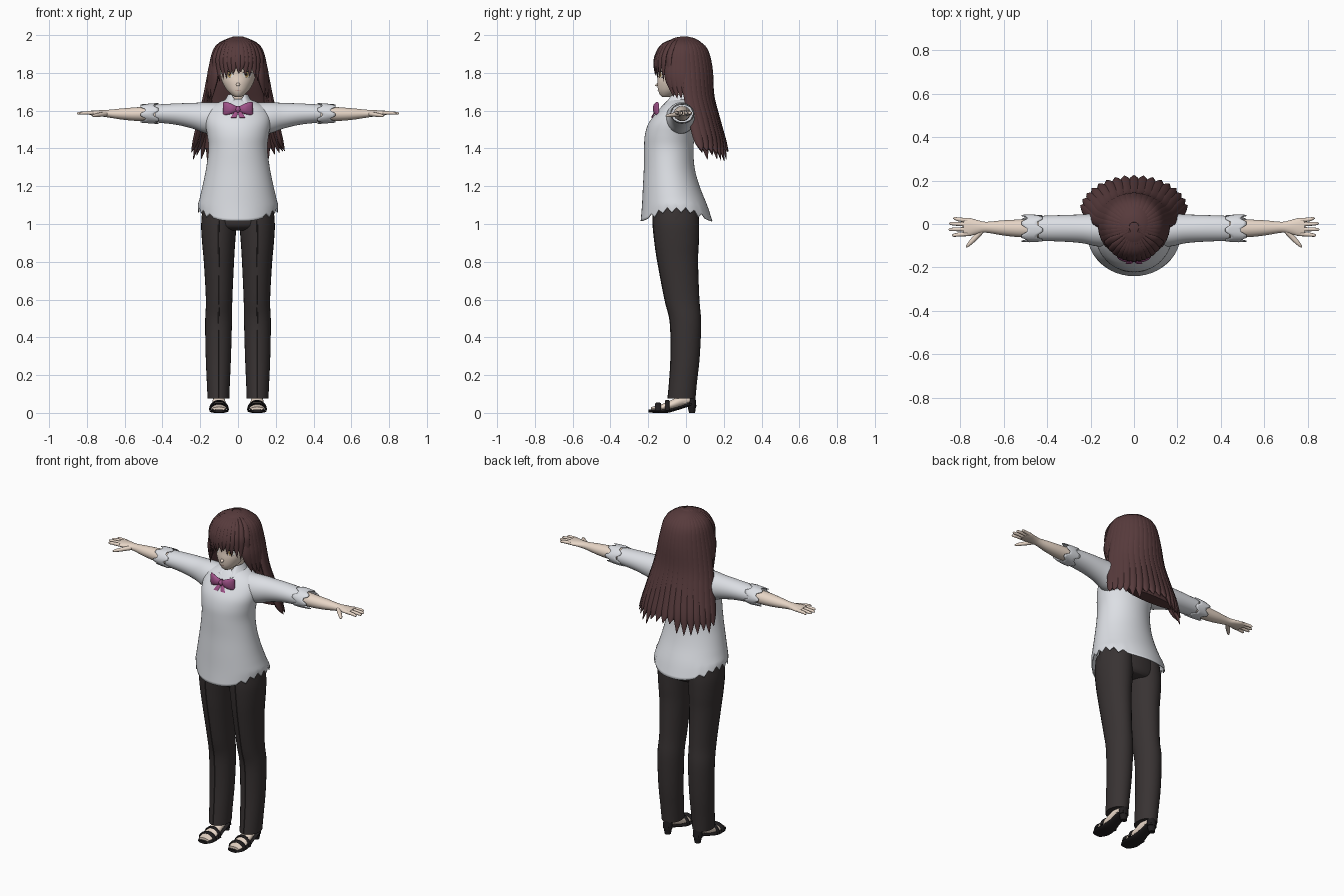
import bpy, bmesh, math, random
from mathutils import Vector
from mathutils.bvhtree import BVHTree

random.seed(4)
cube = bpy.data.objects.get("Cube")
if cube:
    bpy.data.objects.remove(cube, do_unlink=True)

X, Y, Z = Vector((1, 0, 0)), Vector((0, 1, 0)), Vector((0, 0, 1))


def material(name, r, g, b):
    m = bpy.data.materials.new(name)
    m.use_nodes = True
    m.diffuse_color = (r, g, b, 1)
    m.node_tree.nodes["Principled BSDF"].inputs["Base Color"].default_value = (r, g, b, 1)
    return m


HAIR = material("hair_brown", 0.095, 0.043, 0.045)
SKIN = material("skin", 0.86, 0.72, 0.61)
SHIRT = material("shirt_white", 0.72, 0.74, 0.78)
PANTS = material("trouser_charcoal", 0.04, 0.033, 0.033)
BLACK = material("shoe_black", 0.015, 0.013, 0.014)
BOW = material("bow_purple", 0.35, 0.085, 0.25)
WHITE = material("eye_white", 0.85, 0.84, 0.8)
AMBER = material("iris_amber", 0.5, 0.32, 0.12)
LIP = material("lip_rose", 0.45, 0.2, 0.18)


def finish(name, bm, mat, angle=50):
    bmesh.ops.recalc_face_normals(bm, faces=bm.faces)
    me = bpy.data.meshes.new(name)
    bm.to_mesh(me)
    bm.free()
    me.materials.append(mat)
    me.shade_smooth()
    me.set_sharp_from_angle(angle=math.radians(angle))
    ob = bpy.data.objects.new(name, me)
    bpy.context.collection.objects.link(ob)
    return ob


def smooth_rows(rows, k):
    """Catmull-Rom interpolation of (x, y, z, half width, half depth) rows."""
    out = []
    for i in range(len(rows) - 1):
        a, b, c, d = (rows[max(i - 1, 0)], rows[i], rows[i + 1], rows[min(i + 2, len(rows) - 1)])
        for j in range(k):
            t = j / k
            out.append([0.5 * (2 * q + (r - p) * t + (2 * p - 5 * q + 4 * r - s) * t * t
                               + (3 * q - p - 3 * r + s) * t ** 3) for p, q, r, s in zip(a, b, c, d)])
    return out + [list(rows[-1])]


def tube(name, rows, mat, side=X, up=None, n=24, k=4, caps=True, warp=None):
    """Loft of ellipses; without 'up' the sections stand across the path."""
    rows = smooth_rows(rows, k)
    pts = [Vector(r[:3]) for r in rows]
    bm = bmesh.new()
    rings = []
    for i, r in enumerate(rows):
        v = up
        if v is None:
            v = (pts[min(i + 1, len(pts) - 1)] - pts[max(i - 1, 0)]).cross(side).normalized()
        ring = []
        for j in range(n):
            t = math.tau * j / n
            p = pts[i] + side * (max(r[3], 0.0008) * math.cos(t)) + v * (max(r[4], 0.0008) * math.sin(t))
            if warp:
                p = warp(p, j)
            ring.append(bm.verts.new(p))
        rings.append(ring)
    for a, b in zip(rings, rings[1:]):
        for j in range(n):
            bm.faces.new((a[j], a[(j + 1) % n], b[(j + 1) % n], b[j]))
    if caps:
        bm.faces.new(rings[0])
        bm.faces.new(rings[-1])
    return finish(name, bm, mat)


def upright(name, spec, mat, cx=0, **kw):
    """Vertical loft from (z, half width, front y, back y)."""
    rows = [(cx, (f + b) / 2, z, w, (b - f) / 2) for z, w, f, b in spec]
    return tube(name, rows, mat, X, Y, **kw)


def thicken(ob, t=0.004):
    m = ob.modifiers.new("thickness", 'SOLIDIFY')
    m.thickness = t


# Head, neck and nose
head = upright("head", [(1.672, .015, -.125, -.09), (1.685, .035, -.138, -.05), (1.71, .06, -.148, 0),
                        (1.75, .083, -.152, .05), (1.79, .093, -.149, .08), (1.85, .1, -.15, .1),
                        (1.92, .09, -.12, .085), (1.97, .05, -.06, .04)], SKIN, n=40)
upright("neck", [(1.58, .05, -.08, .04), (1.64, .041, -.065, .03), (1.71, .043, -.07, .035)], SKIN)
tube("nose", [(0, -.14, 1.752, .006, .006), (0, -.153, 1.738, .01, .008), (0, -.164, 1.733, .002, .002)],
     SKIN, X, Z, n=12)
tree = BVHTree.FromPolygons([v.co for v in head.data.vertices], [p.vertices for p in head.data.polygons])


def decal(name, cx, cz, w, h, mat, lift, bend=0.0, tilt=0.0):
    """Thin oval plate laid on the face."""
    def on_face(u, v):
        x, z = cx + w * u, cz + h * v - bend * u * u + tilt * u
        hit = tree.ray_cast(Vector((x, -1, z)), Y)[0]
        return bm.verts.new(hit - Y * lift)
    bm = bmesh.new()
    loops = []
    for f in (0.05, 0.5, 1):
        loops.append([on_face(f * math.cos(math.tau * j / 20), f * math.sin(math.tau * j / 20)) for j in range(20)])
    bm.faces.new(loops[0])
    for a, b in zip(loops, loops[1:]):
        for j in range(20):
            bm.faces.new((a[j], a[(j + 1) % 20], b[(j + 1) % 20], b[j]))
    return finish(name, bm, mat)


# Painted face details
for s, tag in ((1, "left"), (-1, "right")):
    decal(tag + "_eye_white", s * .048, 1.79, .024, .016, WHITE, .002)
    decal(tag + "_iris", s * .046, 1.791, .011, .015, AMBER, .004)
    decal(tag + "_pupil", s * .046, 1.791, .004, .007, BLACK, .0055)
    decal(tag + "_upper_lash", s * .05, 1.808, .028, .0035, BLACK, .006, .009)
    decal(tag + "_lower_lash", s * .05, 1.773, .014, .001, BLACK, .004, -.003)
    decal(tag + "_brow", s * .048, 1.832, .024, .002, HAIR, .003, .005)
decal("mouth", 0, 1.706, .014, .0016, LIP, .003, -.002)

# Hair cap and the mass behind the neck
upright("hair_cap", [(1.835, .128, -.15, .125), (1.9, .122, -.148, .12), (1.95, .097, -.118, .093),
                     (1.982, .055, -.07, .048), (1.993, .008, -.022, -.002)], HAIR, n=40)
upright("back_hair_mass", [(1.86, .124, -.04, .115), (1.75, .135, -.015, .12), (1.62, .15, .045, .13),
                           (1.5, .17, .075, .16), (1.4, .18, .11, .185)], HAIR, n=32)


def strand(name, path, width, depth, side):
    fac = (.3, .75, .9, 1, 1, .85, .04)
    rows = []
    for i, p in enumerate(path):
        f = fac[round(i * (len(fac) - 1) / (len(path) - 1))]
        rows.append((*p, width * f, depth * (.4 + .6 * f) if f > .1 else .001))
    tube(name, rows, HAIR, side, n=10, k=4)


# Long strands around the sides and back
COUNT = 25
for i in range(COUNT):
    a = math.radians(-122 + 244 * i / (COUNT - 1))
    sn, cs = math.sin(a), math.cos(a)
    tip = 1.325 + random.random() * .07
    shape = [(1.985, .02, .02, -.015), (1.935, .108, .105, -.012), (1.83, .14, .138, -.012),
             (1.68, .17, .138, -.003), (1.56, .198, .145, .02), (1.44, .228, .155, .045), (tip, .25, .165, .06)]
    if abs(a) > math.radians(84):
        # Locks that frame the face stop above the shoulder
        end = 1.655 + .02 * random.random()
        shape = shape[:3] + [(1.76, .15, .138, -.01), (end, .165, .125, 0)]
    path = [(rx * sn, oy + ry * cs, z) for z, rx, ry, oy in shape]
    strand(f"hair_strand_{i + 1}", path, .031, .016, Vector((cs, -sn, 0)))

# Fringe
for i in range(13):
    u = i / 6 - 1
    x = .118 * u
    y = -.022 - .143 * math.sqrt(1 - (x / .135) ** 2)
    tip = 1.805 - .075 * abs(u) ** 3 - .03 * random.random()
    side = Vector((1, 1.1 * u * abs(u), 0)).normalized()
    path = [(x * .2, -.035, 1.986), (x * .75, y * .72, 1.952), (x, y * .94, 1.9), (x * 1.05, y, 1.85),
            (x * 1.06 + random.uniform(-.008, .008), y, tip)]
    strand(f"fringe_{i + 1}", path, .018, .008, side)


# Shirt body with notched side hem
def hem(p, j):
    f = max(0, (1.12 - p.z) / .105)
    e = min(1, abs(p.x) / .2)
    rise = .058 * e ** 3
    if e > .72:
        rise += .014 * (-1) ** j
    return p + Z * rise * f


thicken(upright("shirt_body", [
    (1.015, .212, -.24, .14), (1.1, .21, -.233, .112), (1.2, .188, -.228, .072), (1.3, .168, -.223, .045),
    (1.4, .156, -.222, .04), (1.47, .163, -.218, .045), (1.53, .172, -.2, .05), (1.58, .17, -.165, .053),
    (1.62, .145, -.132, .05), (1.648, .095, -.105, .042), (1.662, .055, -.085, .036)],
    SHIRT, n=48, caps=False, warp=hem))


# Collar, open at the throat
def throat(p, j):
    return p - Z * .05 * max(0, 1 - abs(p.x) / .035) if p.y < -.04 else p


thicken(upright("collar", [(1.635, .088, -.128, .055), (1.66, .067, -.105, .04), (1.686, .052, -.09, .036)],
                SHIRT, n=32, caps=False, warp=throat))

# Bow: two loops, two tails and a knot
for s, tag in ((1, "left"), (-1, "right")):
    tube(tag + "_bow_loop", [(0, -.156, 1.607, .008, .012), (s * .035, -.162, 1.61, .014, .027),
                             (s * .066, -.154, 1.611, .011, .036), (s * .079, -.147, 1.61, .005, .033)],
         BOW, Y, Z, n=16)
    tube(tag + "_bow_tail", [(s * .004, -.156, 1.605, .008, .004), (s * .016, -.172, 1.58, .013, .004),
                             (s * .024, -.181, 1.562, .015, .004)], BOW, X, n=8)
tube("bow_knot", [(0, -.16, 1.589, .008, .008), (0, -.164, 1.607, .014, .012), (0, -.157, 1.624, .008, .008)],
     BOW, X, Y, n=12)

# Hips
upright("trouser_hips", [(.965, .12, -.13, .05), (.99, .186, -.17, .066), (1.06, .19, -.175, .068),
                         (1.16, .165, -.17, .05)], PANTS, n=32)

LEG = [(1.08, .01, .185, -.175, .065), (1, .008, .195, -.175, .07), (.9, .015, .19, -.165, .068),
       (.8, .021, .181, -.15, .064), (.6, .03, .17, -.112, .071), (.48, .032, .174, -.084, .08),
       (.3, .037, .171, -.08, .073), (.16, .043, .165, -.088, .058), (.075, .046, .161, -.096, .05)]
FINGERS = ((-.046, .838, -.052), (-.024, .853, -.025), (-.002, .85, .002), (.017, .832, .026))

for s, tag in ((1, "left"), (-1, "right")):
    # Trouser leg with a pressed crease
    legs = [(s * (a + b) / 2, (f + r) / 2, z, (b - a) / 2, (r - f) / 2) for z, a, b, f, r in LEG]
    tube(tag + "_trouser_leg", legs, PANTS, X, Y, n=28)
    tube(tag + "_trouser_crease", [(x, y - d, z, .003, .003) for x, y, z, w, d in legs], PANTS, X, Y, n=6)

    # Foot and heeled sandal
    c = s * .101
    tube(tag + "_ankle", [(c, -.01, .13, .034, .038), (c, -.012, .085, .03, .038), (c, -.012, .055, .028, .04)],
         SKIN, X, Y, n=16)
    tube(tag + "_foot", [(c, .032, .07, .022, .018), (c, -.02, .066, .032, .03), (c, -.08, .042, .038, .024),
                         (c, -.14, .027, .042, .015), (c, -.185, .022, .034, .009)], SKIN, X, Z, n=20)
    tube(tag + "_sandal_sole", [(c, .05, .045, .02, .012), (c, .02, .044, .032, .01), (c, -.04, .025, .036, .009),
                                (c, -.1, .01, .046, .01), (c, -.16, .009, .049, .009), (c, -.198, .01, .03, .008)],
         BLACK, X, Z, n=20)
    tube(tag + "_sandal_heel", [(c, .032, 0, .018, .016), (c, .03, .045, .026, .024)], BLACK, X, Y, n=16)
    tube(tag + "_heel_counter", [(c, .033, .035, .029, .022), (c, .03, .085, .026, .02)], BLACK, X, Y, n=16)
    for label, y, top, w in (("toe", -.148, .05, .016), ("instep", -.1, .064, .012)):
        arch = [(c + .049 * math.cos(t), y, .012 + (top - .012) * math.sin(t), w, .005)
                for t in (math.pi * q / 6 for q in range(7))]
        tube(f"{tag}_{label}_strap", arch, BLACK, Y, n=8)

    # Sleeve, rolled cuff and forearm
    sleeve = [(.09, -.03, 1.56, .08, .082), (.17, -.027, 1.562, .076, .082), (.24, -.022, 1.573, .066, .068),
              (.33, -.02, 1.582, .061, .056), (.44, -.02, 1.585, .057, .047)]
    tube(tag + "_sleeve", [(s * r[0],) + r[1:] for r in sleeve], SHIRT, Y, Z, n=28)

    def notch(p, j, s=s):
        return p + X * s * .012 * (-1) ** (j // 2)
    cuff = [(.432, .062, .056), (.47, .064, .053), (.505, .062, .05)]
    thicken(tube(tag + "_cuff", [(s * x, -.02, 1.585, a, b) for x, a, b in cuff], SHIRT, Y, Z,
                 n=24, k=2, caps=False, warp=notch))
    arm = [(.42, -.02, 1.585, .045, .04), (.52, -.02, 1.582, .041, .037), (.6, -.018, 1.582, .035, .031),
           (.68, -.015, 1.584, .025, .021), (.72, -.014, 1.586, .032, .017), (.76, -.014, 1.587, .042, .014),
           (.785, -.014, 1.588, .04, .011)]
    tube(tag + "_forearm_and_palm", [(s * r[0],) + r[1:] for r in arm], SKIN, Y, Z, n=20)

    # Fingers and thumb
    for q, (y0, tip, y1) in enumerate(FINGERS):
        tube(f"{tag}_finger_{q + 1}", [(s * .765, y0, 1.588, .01, .01), (s * .81, (y0 + y1) / 2, 1.588, .009, .009),
                                       (s * (tip - .008), y1, 1.586, .007, .007), (s * tip, y1, 1.586, .002, .002)],
             SKIN, Y, Z, n=10, k=3)
    tube(tag + "_thumb", [(s * .7, -.03, 1.583, .013, .013), (s * .735, -.068, 1.578, .012, .011),
                          (s * .762, -.096, 1.574, .008, .008), (s * .772, -.108, 1.572, .002, .002)],
         SKIN, Vector((s, 1, 0)).normalized(), Z, n=10)
